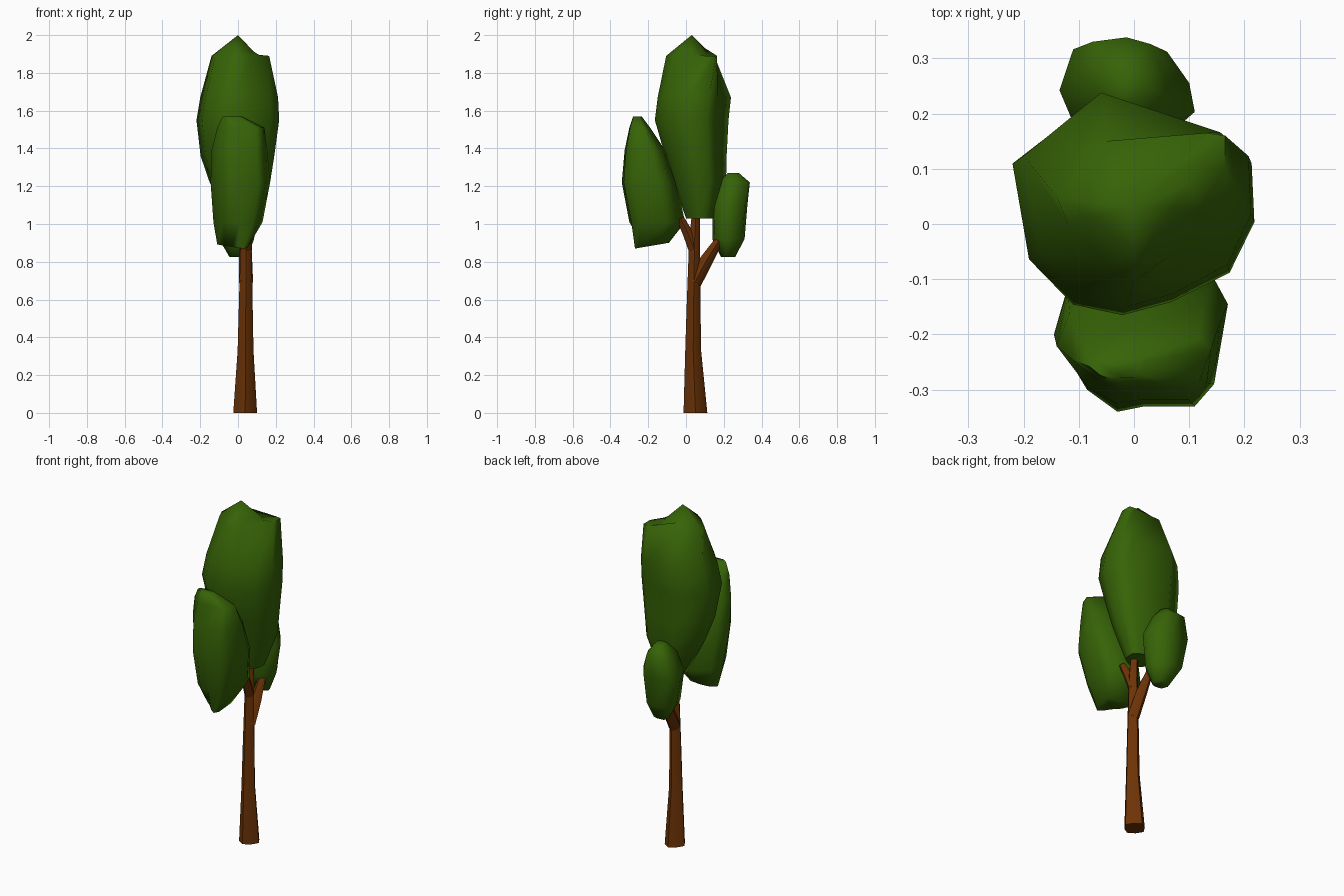
import bpy, bmesh, math
from mathutils import Vector

if "Cube" in bpy.data.objects:
    bpy.data.objects.remove(bpy.data.objects["Cube"])


def material(name, color):
    m = bpy.data.materials.new(name)
    m.diffuse_color = (*color, 1)
    m.use_nodes = True
    m.node_tree.nodes["Principled BSDF"].inputs["Base Color"].default_value = m.diffuse_color
    return m


LEAF = material("leaf green", (0.037, 0.124, 0.002))
BARK = material("bark brown", (0.150, 0.033, 0.002))


def loft(name, rings, mat, angle, apex=None):
    """Skin a stack of equal-sized point loops, closed at both ends."""
    bm = bmesh.new()
    loops = [[bm.verts.new(p) for p in ring] for ring in rings]
    n = len(loops[0])
    for a, b in zip(loops, loops[1:]):
        for i in range(n):
            j = (i + 1) % n
            bm.faces.new((a[i], a[j], b[j], b[i]))
    bm.faces.new(loops[0][::-1])
    if apex:
        tip = bm.verts.new(apex)
        for i in range(n):
            bm.faces.new((loops[-1][i], loops[-1][(i + 1) % n], tip))
    else:
        bm.faces.new(loops[-1])
    bmesh.ops.recalc_face_normals(bm, faces=bm.faces)
    me = bpy.data.meshes.new(name)
    bm.to_mesh(me)
    bm.free()
    me.materials.append(mat)
    ob = bpy.data.objects.new(name, me)
    bpy.context.collection.objects.link(ob)
    bpy.ops.object.select_all(action='DESELECT')
    ob.select_set(True)
    bpy.context.view_layer.objects.active = ob
    bpy.ops.object.shade_smooth_by_angle(angle=math.radians(angle))


def fit_ring(outline, z, x0, x1, y0, y1):
    """Plan outline stretched to the given x and y limits."""
    xs, ys = [p[0] for p in outline], [p[1] for p in outline]
    fit = lambda v, s, a, b: a + (v - min(s)) / (max(s) - min(s)) * (b - a)
    return [(fit(x, xs, x0, x1), fit(y, ys, y0, y1), z) for x, y in outline]


def limb(name, stations):
    """Tapered limb with a rounded-diamond section through (x, y, z, radius)."""
    pts = [Vector(s[:3]) for s in stations]
    axis = (pts[-1] - pts[0]).normalized()
    v = axis.cross(Vector((1, 0, 0))).normalized()
    u = v.cross(axis)
    rings = []
    for p, s in zip(pts, stations):
        ring = []
        for i in range(8):
            t, r = math.tau * i / 8, s[3] * (0.87 if i % 2 else 1)
            ring.append(p + r * (math.cos(t) * u + math.sin(t) * v))
        rings.append(ring)
    loft(name, rings, BARK, 60)


# Main crown: one plan outline fitted to rows, then a skewed shoulder and a tip
crown = [(-0.22, 0.12), (-0.19, -0.06), (-0.11, -0.145), (-0.02, -0.165),
         (0.07, -0.14), (0.175, -0.085), (0.22, 0.01), (0.215, 0.12),
         (0.16, 0.165), (-0.07, 0.24)]
shoulder = [(-0.14, 0.05), (-0.12, 0.0), (-0.05, -0.07), (0.0, -0.105),
            (0.06, -0.06), (0.12, 0.03), (0.165, 0.10), (0.165, 0.16),
            (0.13, 0.165), (-0.05, 0.15)]
crown_rows = [(1.03, -0.05, 0.10, 0.00, 0.155),
              (1.22, -0.15, 0.17, -0.065, 0.212),
              (1.36, -0.198, 0.192, -0.11, 0.215),
              (1.55, -0.22, 0.218, -0.165, 0.225),
              (1.67, -0.20, 0.212, -0.15, 0.238)]
# The far side of the tip is dished
dish = [(0.6 * x, 0.03 + 0.6 * (y - 0.03), 1.934 - 0.2 * max(0, x + y - 0.08))
        for x, y in shoulder]
loft("main_crown", [fit_ring(crown, *r) for r in crown_rows]
     + [[(x, y, 1.89) for x, y in shoulder], dish], LEAF, 65, (0.0, 0.03, 2.0))

# Front foliage: slanted underside, then rows of z, x min, x max, y min, y max
front = [(-0.145, -0.20), (-0.085, -0.30), (-0.03, -0.34), (0.02, -0.33),
         (0.11, -0.33), (0.145, -0.29), (0.17, -0.145), (0.14, -0.09),
         (0.0, -0.05), (-0.12, -0.12)]
underside = [(-0.11, -0.14), (-0.07, -0.19), (-0.03, -0.22), (0.0, -0.25),
             (0.03, -0.27), (0.05, -0.25), (0.06, -0.15), (0.04, -0.10),
             (-0.03, -0.09), (-0.09, -0.10)]
front_rows = [(1.01, -0.13, 0.13, -0.30, -0.005),
              (1.22, -0.145, 0.17, -0.34, -0.05),
              (1.39, -0.14, 0.155, -0.325, -0.11),
              (1.51, -0.11, 0.14, -0.30, -0.19),
              (1.57, -0.08, 0.02, -0.28, -0.235)]
loft("front_foliage", [[(x, y, 0.87 + 0.17 * (y + 0.27)) for x, y in underside]]
     + [fit_ring(front, *r) for r in front_rows], LEAF, 75)

# Back foliage
back = [(-0.135, 0.245), (-0.10, 0.15), (-0.02, 0.13), (0.05, 0.14),
        (0.11, 0.20), (0.10, 0.26), (0.06, 0.325), (-0.01, 0.34),
        (-0.11, 0.33)]
back_rows = [(0.825, -0.045, 0.05, 0.185, 0.26),
             (0.92, -0.10, 0.085, 0.14, 0.31),
             (1.10, -0.135, 0.11, 0.142, 0.325),
             (1.22, -0.09, 0.06, 0.17, 0.338),
             (1.27, -0.04, 0.02, 0.22, 0.28)]
loft("back_foliage", [fit_ring(back, *r) for r in back_rows], LEAF, 75)

# Trunk and its two forks
limb("trunk", [(0.038, 0.05, 0.0, 0.063), (0.040, 0.038, 0.33, 0.042),
               (0.041, 0.040, 0.55, 0.037), (0.043, 0.045, 0.90, 0.029),
               (0.043, 0.055, 1.10, 0.02)])
limb("back_branch", [(0.042, 0.045, 0.69, 0.038), (0.040, 0.11, 0.81, 0.035),
                     (0.035, 0.185, 0.93, 0.02)])
limb("front_branch", [(0.043, 0.045, 0.86, 0.03), (0.048, 0.01, 0.95, 0.027),
                      (0.055, -0.03, 1.03, 0.02)])
